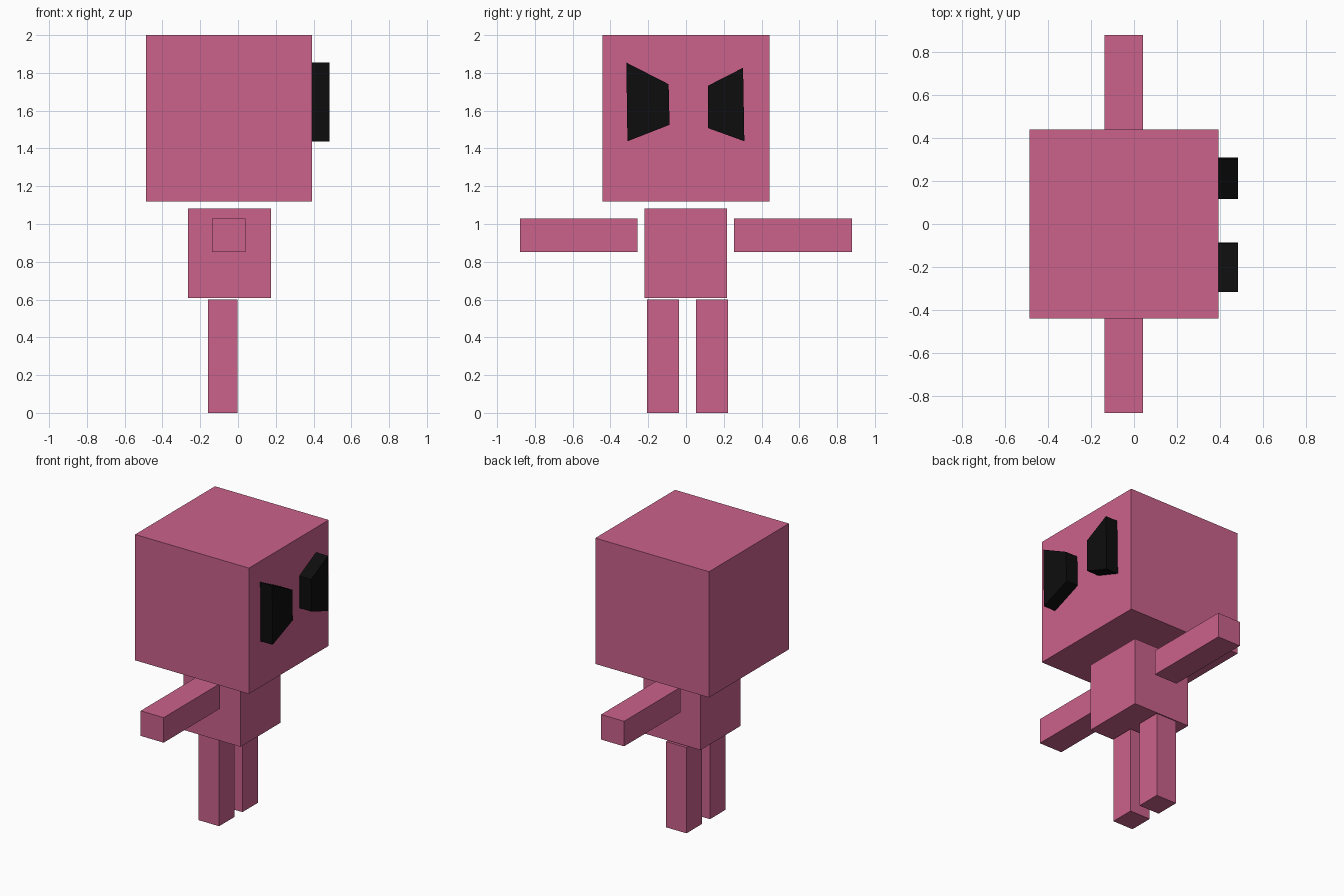
import bpy, bmesh

if "Cube" in bpy.data.objects:
    bpy.data.objects.remove(bpy.data.objects["Cube"])


def material(name, color):
    m = bpy.data.materials.new(name)
    m.diffuse_color = (*color, 1)
    m.use_nodes = True
    m.node_tree.nodes["Principled BSDF"].inputs["Base Color"].default_value = m.diffuse_color
    return m


pink = material("pink", (0.60, 0.122, 0.258))
black = material("black", (0.004, 0.004, 0.004))


def prism(name, outline, x0, x1, mat):
    """Extrude a (y, z) outline from x0 to x1."""
    bm = bmesh.new()
    face = bm.faces.new([bm.verts.new((x0, y, z)) for y, z in outline])
    ext = bmesh.ops.extrude_face_region(bm, geom=[face], use_keep_orig=True)
    for v in ext["geom"]:
        if isinstance(v, bmesh.types.BMVert):
            v.co.x = x1
    bmesh.ops.recalc_face_normals(bm, faces=bm.faces)
    mesh = bpy.data.meshes.new(name)
    bm.to_mesh(mesh)
    bm.free()
    mesh.materials.append(mat)
    obj = bpy.data.objects.new(name, mesh)
    bpy.context.collection.objects.link(obj)
    return obj


def box(name, x, y, z):
    outline = [(y[0], z[0]), (y[1], z[0]), (y[1], z[1]), (y[0], z[1])]
    return prism(name, outline, x[0], x[1], pink)


# Head and body
box("head", (-0.487, 0.393), (-0.441, 0.441), (1.12, 2.0))
box("body", (-0.265, 0.175), (-0.221, 0.218), (0.608, 1.083))

# Outstretched arms
for side, y in (("right", (-0.88, -0.257)), ("left", (0.255, 0.88))):
    box(side + "_arm", (-0.137, 0.041), y, (0.853, 1.028))

# Legs
for side, y in (("right", (-0.206, -0.036)), ("left", (0.052, 0.223))):
    box(side + "_leg", (-0.16, -0.002), y, (0.0, 0.6))

# Slanted eyes standing out from the face
prism("right_eye", [(-0.316, 1.855), (-0.31, 1.438), (-0.087, 1.525), (-0.092, 1.74)],
      0.385, 0.485, black)
prism("left_eye", [(0.116, 1.732), (0.116, 1.508), (0.309, 1.438), (0.302, 1.827)],
      0.385, 0.485, black)
